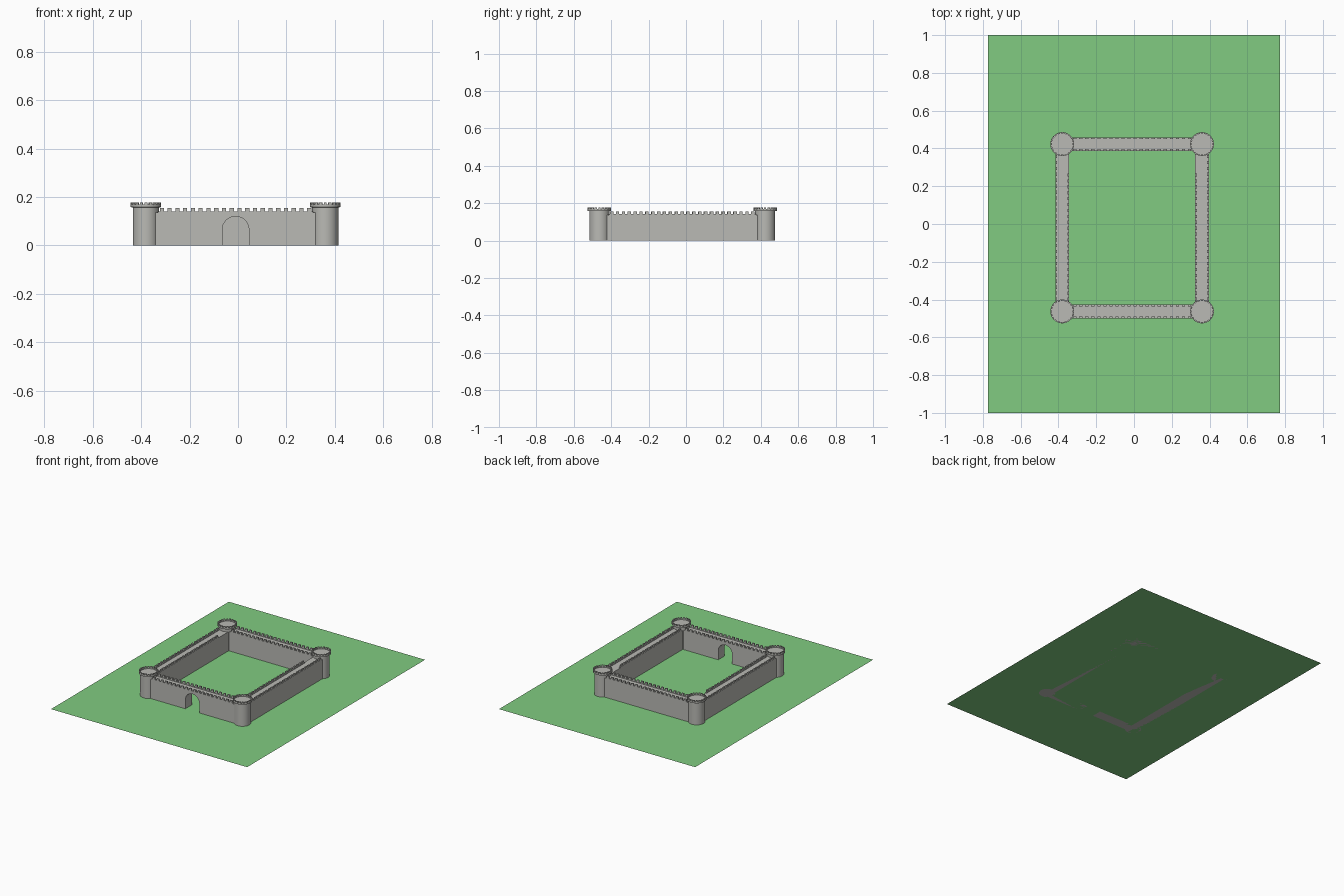
import bpy, bmesh, math
from mathutils import Matrix

if "Cube" in bpy.data.objects:
    bpy.data.objects.remove(bpy.data.objects["Cube"])


def material(name, rgb):
    m = bpy.data.materials.new(name)
    m.diffuse_color = (*rgb, 1)
    m.use_nodes = True
    m.node_tree.nodes["Principled BSDF"].inputs["Base Color"].default_value = m.diffuse_color
    return m


STONE = material("grey stone", (0.49, 0.49, 0.46))
GRASS = material("green grass", (0.22, 0.60, 0.22))


def finish(bm, name, mat, smooth=False):
    bmesh.ops.recalc_face_normals(bm, faces=bm.faces)
    me = bpy.data.meshes.new(name)
    bm.to_mesh(me)
    bm.free()
    me.materials.append(mat)
    ob = bpy.data.objects.new(name, me)
    bpy.context.collection.objects.link(ob)
    if smooth:
        bpy.ops.object.select_all(action='DESELECT')
        ob.select_set(True)
        bpy.context.view_layer.objects.active = ob
        bpy.ops.object.shade_smooth_by_angle(angle=math.radians(35))
    return ob


def box(bm, x0, x1, y0, y1, z0, z1, rot=None):
    m = Matrix.Translation(((x0 + x1) / 2, (y0 + y1) / 2, (z0 + z1) / 2)) \
        @ Matrix.Diagonal((x1 - x0, y1 - y0, z1 - z0, 1))
    bmesh.ops.create_cube(bm, size=1, matrix=(rot @ m) if rot else m)


XL, XR, YF, YB = -0.38, 0.36, -0.463, 0.423   # tower centres
HALF, WALK, PARAPET, TOP = 0.036, 0.136, 0.141, 0.155
THICK, PITCH = 0.009, 0.0313

# flat ground sheet
bm = bmesh.new()
bm.faces.new([bm.verts.new(p) for p in
              ((-0.772, -1, 0), (0.772, -1, 0), (0.772, 1, 0), (-0.772, 1, 0))])
finish(bm, "ground", GRASS)


def battlement(name, along_x, start, end, c):
    """Thin parapet strip with merlons, running along x or y at centre c."""
    bm = bmesh.new()

    def piece(a, b, z0, z1):
        if along_x:
            box(bm, a, b, c - THICK / 2, c + THICK / 2, z0, z1)
        else:
            box(bm, c - THICK / 2, c + THICK / 2, a, b, z0, z1)

    piece(start, end, WALK - 0.002, PARAPET)
    n = round((end - start) / PITCH)
    step = (end - start) / n
    for i in range(n):
        m = start + (i + 0.5) * step
        piece(m - 0.0085, m + 0.0085, PARAPET, TOP)
    finish(bm, name, STONE)


# plain curtain walls
for name, x0, x1, y0, y1 in (
        ("back_wall", XL, XR, YB - HALF, YB + HALF),
        ("left_wall", XL - HALF, XL + HALF, YF, YB),
        ("right_wall", XR - HALF, XR + HALF, YF, YB)):
    bm = bmesh.new()
    box(bm, x0, x1, y0, y1, 0, WALK)
    finish(bm, name, STONE)

# front wall with arched gateway, extruded from one outline
cx, r, spring = -0.01, 0.055, 0.065
outline = [(XL, 0), (cx - r, 0)]
outline += [(cx - r * math.cos(math.pi * i / 16), spring + r * math.sin(math.pi * i / 16))
            for i in range(17)]
outline += [(cx + r, 0), (XR, 0), (XR, WALK), (XL, WALK)]
bm = bmesh.new()
face = bm.faces.new([bm.verts.new((x, YF - HALF, z)) for x, z in outline])
ext = bmesh.ops.extrude_face_region(bm, geom=[face])
bmesh.ops.translate(bm, vec=(0, 2 * HALF, 0),
                    verts=[v for v in ext["geom"] if isinstance(v, bmesh.types.BMVert)])
finish(bm, "front_wall_with_gate", STONE, True)

# battlements on both edges of every wall; inner side runs stop short at the back
E = HALF - THICK / 2
for side, y in (("front", YF), ("back", YB)):
    for edge in (-E, E):
        battlement(side + "_battlement", True, XL + 0.05, XR - 0.05, y + edge)
for side, x, out in (("left", XL, -1), ("right", XR, 1)):
    battlement(side + "_outer_battlement", False, YF + 0.05, YB - 0.05, x + out * E)
    battlement(side + "_inner_battlement", False, YF + 0.05, 0.275, x - out * E)

# round corner towers with overhanging crenellated caps
for ix, x in (("left", XL), ("right", XR)):
    for iy, y in (("front", YF), ("back", YB)):
        bm = bmesh.new()
        prof = [(0.054, 0), (0.054, 0.157), (0.063, 0.158), (0.063, 0.168),
                (0.055, 0.168), (0.055, 0.162)]
        rings = []
        for rad, z in prof:
            rings.append([bm.verts.new((x + rad * math.cos(math.tau * i / 40),
                                        y + rad * math.sin(math.tau * i / 40), z))
                          for i in range(40)])
        for a, b in zip(rings, rings[1:]):
            for i in range(40):
                j = (i + 1) % 40
                bm.faces.new((a[i], a[j], b[j], b[i]))
        bm.faces.new(rings[0])
        bm.faces.new(rings[-1])
        finish(bm, f"{iy}_{ix}_tower", STONE, True)
        bm = bmesh.new()
        for k in range(20):
            rot = Matrix.Translation((x, y, 0)) @ Matrix.Rotation(math.tau * k / 20, 4, 'Z')
            box(bm, 0.0553, 0.063, -0.0058, 0.0058, 0.167, 0.177, rot)
        finish(bm, f"{iy}_{ix}_tower_merlons", STONE)
